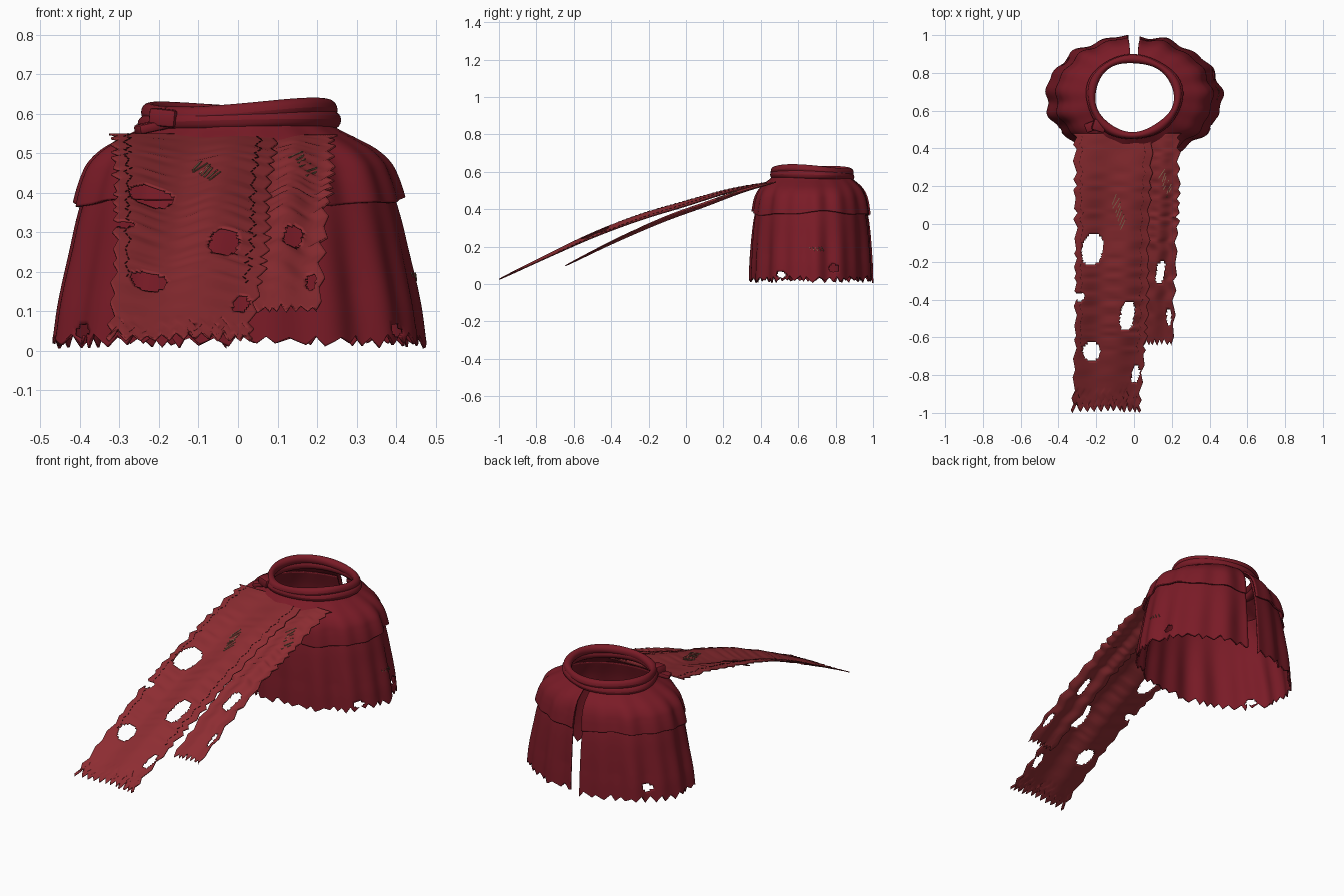
import bpy, bmesh, math, random
from mathutils import Vector, Matrix

if "Cube" in bpy.data.objects:
    bpy.data.objects.remove(bpy.data.objects["Cube"])

random.seed(4)
CY = 0.67  # y of the cloak's axis


def material(name, rgb):
    m = bpy.data.materials.new(name)
    m.diffuse_color = (*rgb, 1)
    m.use_nodes = True
    m.node_tree.nodes["Principled BSDF"].inputs["Base Color"].default_value = m.diffuse_color
    return m


DARK = material("dark_red_cloth", (0.195, 0.011, 0.02))
LIGHT = material("faded_red_cloth", (0.27, 0.026, 0.032))
SEAM = material("seam_thread", (0.06, 0.008, 0.01))
THREAD = material("mending_thread", (0.25, 0.16, 0.09))


def finish(bm, name, mat, thick=0):
    me = bpy.data.meshes.new(name)
    bmesh.ops.recalc_face_normals(bm, faces=bm.faces)
    bm.to_mesh(me)
    bm.free()
    ob = bpy.data.objects.new(name, me)
    bpy.context.collection.objects.link(ob)
    me.materials.append(mat)
    if thick:
        s = ob.modifiers.new("thickness", "SOLIDIFY")
        s.thickness = thick
        s.offset = 0
    bpy.ops.object.select_all(action='DESELECT')
    ob.select_set(True)
    bpy.context.view_layer.objects.active = ob
    bpy.ops.object.shade_smooth_by_angle(angle=math.radians(40))
    return ob


def sheet(name, mat, nu, nv, point, hole=None, thick=0.007, close=False):
    """Grid of nu x nv cells; cells whose centre is in a hole are left out."""
    bm = bmesh.new()
    g = [[bm.verts.new(point(i, j)) for j in range(nv + 1)]
         for i in range(nu if close else nu + 1)]
    for i in range(nu):
        for j in range(nv):
            k = (i + 1) % len(g)
            q = (g[i][j], g[k][j], g[k][j + 1], g[i][j + 1])
            c = sum((v.co for v in q), Vector()) / 4
            if not (hole and hole(c)):
                bm.faces.new(q)
    bmesh.ops.delete(bm, geom=[v for v in bm.verts if not v.link_faces], context='VERTS')
    return finish(bm, name, mat, thick)


def smooth_profile(rows, t):
    """Catmull-Rom through the profile rows."""
    f = t * (len(rows) - 1)
    k = min(int(f), len(rows) - 2)
    s = f - k
    p = [rows[max(0, min(len(rows) - 1, k + d))] for d in (-1, 0, 1, 2)]
    return [b + .5 * s * (c - a + s * (2 * a - 5 * b + 4 * c - d + s * (3 * (b - c) + d - a)))
            for a, b, c, d in zip(*p)]


def teeth(n, steps, lo, hi):
    """Irregular zigzag notch depth for each of n + 1 edge points."""
    out, down = [0.0], True
    while len(out) <= n:
        w, start = random.choice(steps), out[-1]
        goal = random.uniform(.6, 1) * hi if down else random.uniform(0, lo)
        out += [start + (goal - start) * (k + 1) / w for k in range(w)]
        down = not down
    return out[:n + 1]


def folds(a):
    return 0.55 * math.sin(17 * a) + 0.45 * math.sin(11 * a + 1.3)


def wrap(rows, nu, nv, gap0, gap1, depth, hem):
    """Elliptical cloth shell, split down the back."""
    def point(i, j):
        t = j / nv
        rx, ry, z = smooth_profile(rows, t)
        gap = (gap0 + (gap1 - gap0) * t) / rx
        a = math.pi / 2 + gap + (2 * math.pi - 2 * gap) * i / nu
        k = depth * min(1, 1.5 * t) * (folds(a) - .3)
        return Vector(((rx + k) * math.cos(a), CY + (ry + k) * math.sin(a), z + hem(i, a, t)))
    return point


# Skirt of the cloak with a torn hem and a few holes
N = 240
notch = teeth(N, (2, 2, 3, 4), .014, .042)
skirt_rows = [(.34, .262, .5), (.38, .288, .42), (.405, .305, .34), (.425, .315, .25),
              (.445, .321, .16), (.458, .325, .09), (.467, .327, .006)]
skirt_holes = [(.43, .51, .05, .028, .016), (-.43, .51, .05, .028, .016),
               (-.38, .86, .09, .022, .02), (.43, .79, .085, .025, .022)]


def skirt_hole(c):
    return any(c.x * h[0] > 0 and ((c.y - h[1]) / h[3]) ** 2 + ((c.z - h[2]) / h[4]) ** 2 < 1
               for h in skirt_holes)


skirt_pt = wrap(skirt_rows, N, 42, .03, .03, .013, lambda i, a, t: notch[i] * max(0, (t - .85) / .15) ** 1.5)
sheet("cloak_skirt", DARK, N, 42, skirt_pt, skirt_hole)

# Shoulder cape over the skirt
cape_rows = [(.225, .197, .578), (.25, .22, .558), (.3, .252, .532), (.345, .276, .506), (.378, .293, .474),
             (.395, .303, .44), (.407, .309, .405), (.414, .313, .378)]
cape_pt = wrap(cape_rows, 200, 28, .018, .032, .011,
               lambda i, a, t: t ** 3 * (.009 * math.sin(3 * a + 1) + .005 * math.sin(7 * a)))
sheet("shoulder_cape", DARK, 200, 28, cape_pt, thick=0.009)


# Rolled collar: two wavy, twisted rings around the neck
def collar(name, rx, ry, r, height, tall):
    def point(i, j):
        a, b = 2 * math.pi * i / 96, 2 * math.pi * j / 16
        k = r * (1 + .15 * math.sin(5 * a)) * math.cos(b) + .004 * math.sin(3 * a + 1)
        return Vector(((rx + k) * math.cos(a), .674 + (ry + k) * math.sin(a),
                       height(a) + r * tall * math.sin(b)))
    sheet(name, DARK, 96, 16, point, thick=0, close=True)


collar("upper_collar_roll", .228, .202, .02,
       lambda a: .603 + .009 * math.cos(2 * a + 1.1) + .005 * math.cos(a + .6), 1.2)
collar("lower_collar_roll", .236, .204, .021, lambda a: .579 + .008 * math.cos(a + .8), 1.1)


# Small knot where the collar is tied, with a folded end
def block(name, loc, size, turn, tilt):
    bm = bmesh.new()
    bmesh.ops.create_cube(bm, size=1, matrix=Matrix.Translation(loc) @ Matrix.Rotation(turn, 4, 'Z')
                          @ Matrix.Rotation(tilt, 4, 'Y') @ Matrix.Diagonal((*size, 1)))
    bmesh.ops.bevel(bm, geom=bm.edges[:], offset=.008, segments=2, affect='EDGES', profile=.5)
    finish(bm, name, DARK)


block("collar_knot", (-.185, .52, .59), (.07, .06, .045), -.3, .1)
block("knot_end", (-.215, .52, .568), (.09, .05, .025), .35, -.2)

# Trailing torn strips: (x_left, x_right, y, z) stations from shoulder to tip
long_rows = [(-.315, .10, .48, .548), (-.315, .09, .24, .50), (-.31, .08, 0, .43),
             (-.31, .075, -.25, .355), (-.31, .07, -.5, .26), (-.315, .05, -.74, .15), (-.325, .03, -1, .025)]
short_rows = [(.03, .24, .48, .545), (.04, .24, .3, .497), (.04, .235, .1, .425),
              (.04, .225, -.12, .345), (.04, .215, -.38, .23), (.04, .205, -.645, .098)]
# Holes: x, y, half sizes, slant
strip_holes = [(-.22, -.135, .055, .08, .1), (-.29, -.385, .03, .022, 0), (-.035, -.485, .036, .078, .15),
               (-.225, -.675, .045, .047, 0), (.008, -.795, .02, .045, .1)]
short_holes = [(.14, -.255, .023, .057, .15), (.185, -.495, .013, .04, 0)]


def strip(rows, nu, nv, wave, phase):
    left, right = teeth(nv, (2, 3, 4, 5), .008, .026), teeth(nv, (2, 3, 4, 5), .008, .026)
    tip = teeth(nu, (1, 2, 2, 3), .015, .065)

    def point(i, j):
        t, u = j / nv, i / nu
        t -= tip[int(i)] * max(0, (t - .88) / .12) / 1.4
        x0, x1, y, z = smooth_profile(rows, t)
        x0, x1 = x0 + left[int(j)] - .012, x1 - right[int(j)] + .012
        # lengthwise folds, flat at both ends
        z += wave * math.sin(math.pi * t) ** .8 * math.sin(u * 10 + 2 * t + phase)
        return Vector((x0 + (x1 - x0) * u, y, z))
    return point


def in_holes(holes):
    def test(c):
        for x, y, w, h, s in holes:
            dy = (c.y - y) / h
            if abs((c.x - x - s * h * dy) / w) ** 2.6 + abs(dy) ** 2.6 < 1:
                return True
        return False
    return test


long_pt = strip(long_rows, 50, 130, .015, 0)
short_pt = strip(short_rows, 25, 100, .012, 2)
sheet("long_torn_strip", LIGHT, 50, 130, long_pt, in_holes(strip_holes), .005)
sheet("short_torn_strip", LIGHT, 25, 100, short_pt, in_holes(short_holes), .005)


# Stitches: thin bars between pairs of points
def bars(name, mat, pairs, w):
    bm = bmesh.new()
    for p, q in pairs:
        d = q - p
        bmesh.ops.create_cube(bm, size=1, matrix=Matrix.Translation((p + q) / 2)
                              @ d.to_track_quat('X', 'Z').to_matrix().to_4x4()
                              @ Matrix.Diagonal((d.length, w, w, 1)))
    finish(bm, name, mat)


UP = Vector((0, 0, .003))
seams = [(long_pt(c, j) + UP, long_pt(c, j + 1) + UP) for c in (4, 45) for j in range(2, 104, 2)]
bars("strip_seams", SEAM, [(p, q) for p, q in seams
                           if not in_holes(strip_holes)((p + q) / 2)], .003)


def mend(pt, i, j, count, di, dj):
    """Row of slanted threads running diagonally down the strip."""
    return [(pt(i + k, j + 2 * k) + UP, pt(i + k + di, j + 2 * k + dj) + UP) for k in range(count)]


bars("strip_mending", THREAD, mend(long_pt, 25, 34, 7, 3, -5) + mend(short_pt, 12, 26, 6, 3, -5), .004)

# Mending stitches on the side of the skirt
side = [skirt_pt(180 + k * 2, 25) + Vector((.006, 0, 0)) for k in range(5)]
bars("skirt_mending", THREAD, [(p, p + Vector((.003, .012, -.02))) for p in side], .003)
